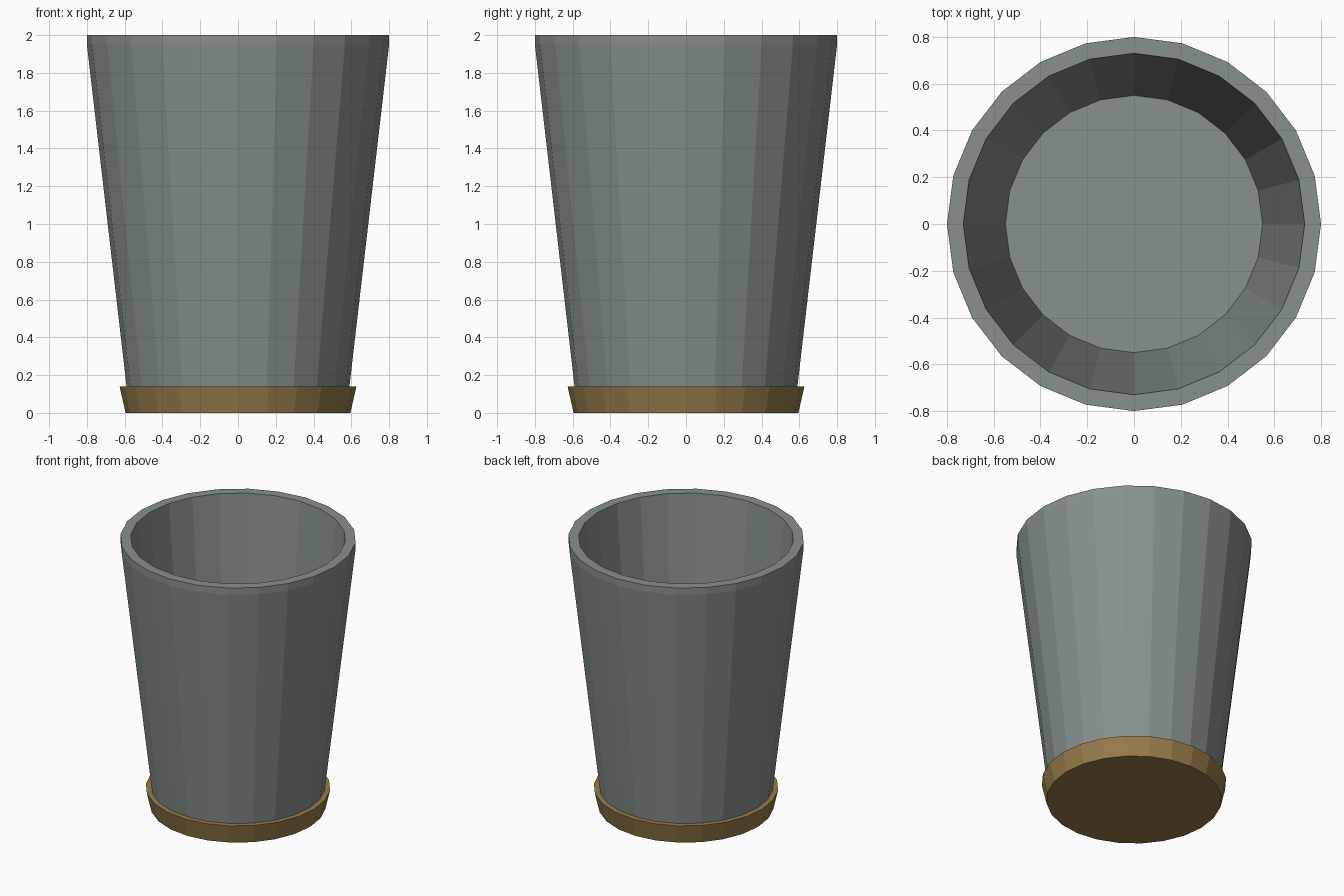
import bpy, bmesh
from math import pi, cos, sin

SIDES = 24

cube = bpy.data.objects.get("Cube")
if cube:
    bpy.data.objects.remove(cube, do_unlink=True)


def material(name, rgb):
    mat = bpy.data.materials.new(name)
    mat.use_nodes = True
    mat.diffuse_color = (*rgb, 1)
    bsdf = mat.node_tree.nodes["Principled BSDF"]
    bsdf.inputs["Base Color"].default_value = (*rgb, 1)
    bsdf.inputs["Roughness"].default_value = 0.8
    return mat


def lathe(name, profile, mat):
    """Revolve (radius, height) points; the first and last rings are capped."""
    bm = bmesh.new()
    rings = []
    for r, z in profile:
        angles = [2 * pi * i / SIDES for i in range(SIDES)]
        rings.append([bm.verts.new((r * cos(a), r * sin(a), z)) for a in angles])
    for low, high in zip(rings, rings[1:]):
        for i in range(SIDES):
            j = (i + 1) % SIDES
            bm.faces.new((low[i], low[j], high[j], high[i]))
    bm.faces.new(rings[0][::-1])
    bm.faces.new(rings[-1])
    bmesh.ops.recalc_face_normals(bm, faces=bm.faces)
    mesh = bpy.data.meshes.new(name)
    bm.to_mesh(mesh)
    bm.free()
    mesh.materials.append(mat)
    obj = bpy.data.objects.new(name, mesh)
    bpy.context.collection.objects.link(obj)
    return obj


grey = material("slate grey", (0.238, 0.283, 0.27))
brown = material("tan brown", (0.305, 0.198, 0.067))

# Tapered cup: outer wall, upright lip, flat rim, inner wall, floor
lathe("cup_body", [(0.576, 0.02), (0.8, 1.95), (0.8, 2.0),
                   (0.73, 2.0), (0.55, 0.12)], grey)

# Flared base tray the cup stands in
lathe("base_tray", [(0.595, 0), (0.627, 0.14), (0.582, 0.14),
                    (0.57, 0.01)], brown)
